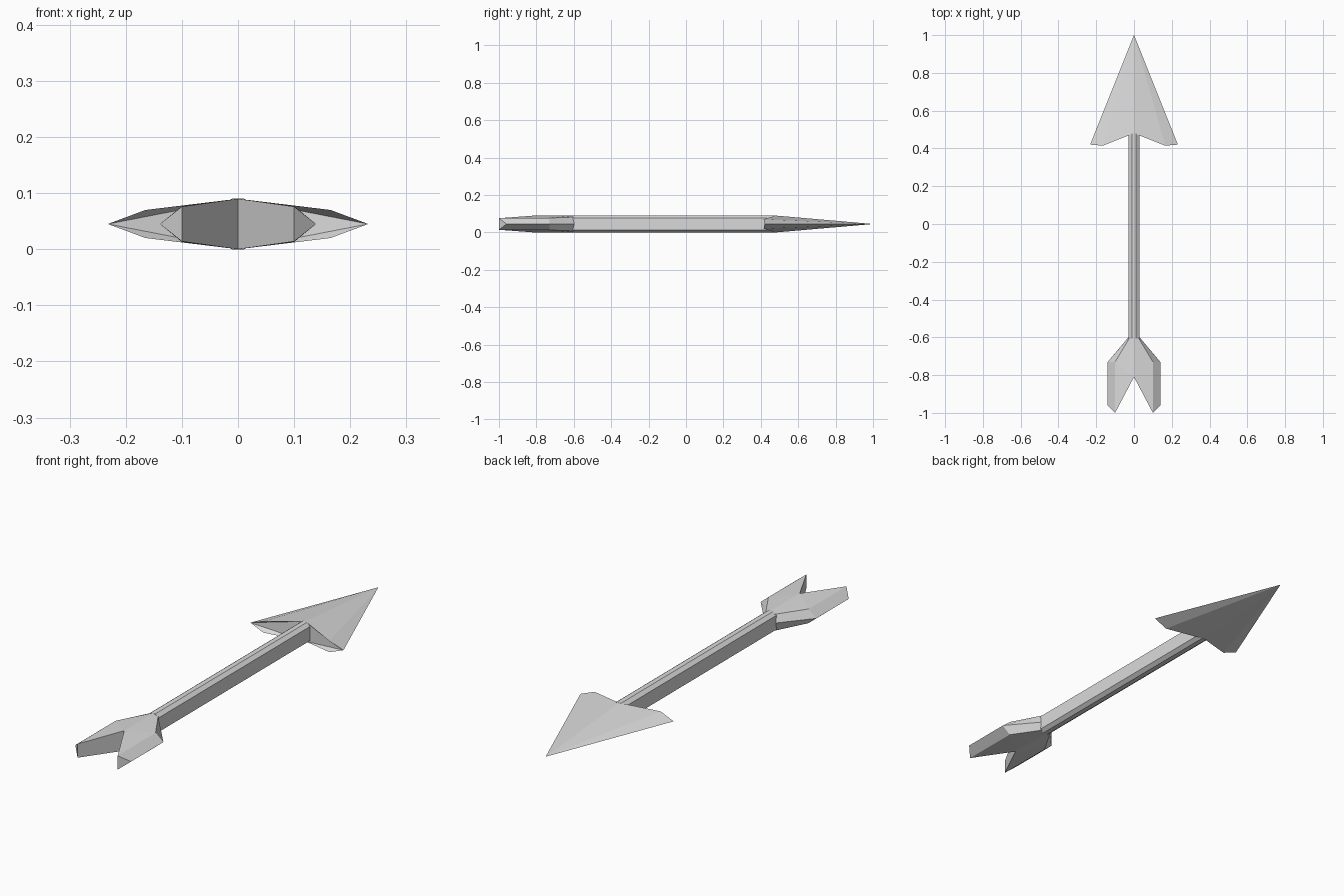
import bpy, bmesh
from mathutils import Vector

if "Cube" in bpy.data.objects:
    bpy.data.objects.remove(bpy.data.objects["Cube"])

MID = 0.045  # height of the arrow's centre plane

grey = bpy.data.materials.new("light grey")
grey.diffuse_color = (0.7, 0.7, 0.7, 1)
grey.use_nodes = True
grey.node_tree.nodes["Principled BSDF"].inputs["Base Color"].default_value = grey.diffuse_color


def finish(name, bm):
    bmesh.ops.remove_doubles(bm, verts=bm.verts, dist=0.0005)
    bmesh.ops.recalc_face_normals(bm, faces=bm.faces)
    mesh = bpy.data.meshes.new(name)
    bm.to_mesh(mesh)
    bm.free()
    mesh.materials.append(grey)
    obj = bpy.data.objects.new(name, mesh)
    obj.location.z = MID
    bpy.context.collection.objects.link(obj)
    return obj


def mirrored_part(name, points, faces):
    """Repeat an upper right quarter across x and z, then weld it."""
    bm = bmesh.new()
    for sx in (1, -1):
        for sz in (1, -1):
            v = {k: bm.verts.new((x * sx, y, z * sz))
                 for k, (x, y, z) in points.items()}
            for f in faces:
                bm.faces.new([v[k] for k in f.split()])
    return finish(name, bm)


# Shaft: eight-sided prism, taller than wide
bm = bmesh.new()
section = [(0.011, 0.045), (0.028, 0.032), (0.028, -0.032), (0.011, -0.045),
           (-0.011, -0.045), (-0.028, -0.032), (-0.028, 0.032), (-0.011, 0.045)]
base = bm.faces.new([bm.verts.new((x, -0.605, z)) for x, z in section])
ext = bmesh.ops.extrude_face_region(bm, geom=[base])
bmesh.ops.translate(bm, vec=Vector((0, 1.085, 0)),
                    verts=[g for g in ext["geom"] if isinstance(g, bmesh.types.BMVert)])
finish("shaft", bm)

# Head: faceted point with swept-back barbs and a hollow rear
mirrored_part("arrow_head", {
    "tip": (0, 1, 0),
    "top": (0, 0.48, 0.045),
    "core": (0, 0.48, 0),
    "barb": (0.165, 0.415, 0.025),
    "edge": (0.232, 0.42, 0),
}, ["tip top barb", "tip barb edge", "top core edge", "top edge barb"])

# Fletching: two bevelled vanes with a V notch behind
mirrored_part("fletching", {
    "c0": (0, -0.6, 0.045), "c1": (0, -0.81, 0.045),
    "m0": (0, -0.6, 0), "m1": (0, -0.81, 0),
    "r0": (0.022, -0.6, 0.037), "r1": (0.1, -0.73, 0.032),
    "r2": (0.1, -1, 0.031), "n2": (0.1, -1, 0),
    "e0": (0.03, -0.6, 0), "e1": (0.139, -0.73, 0), "e2": (0.139, -0.96, 0),
}, ["c0 r0 r1 c1", "c1 r1 r2", "r0 e0 e1 r1", "r1 e1 e2 r2",
    "c1 r2 n2 m1", "r2 e2 n2", "c0 m0 e0 r0"])
